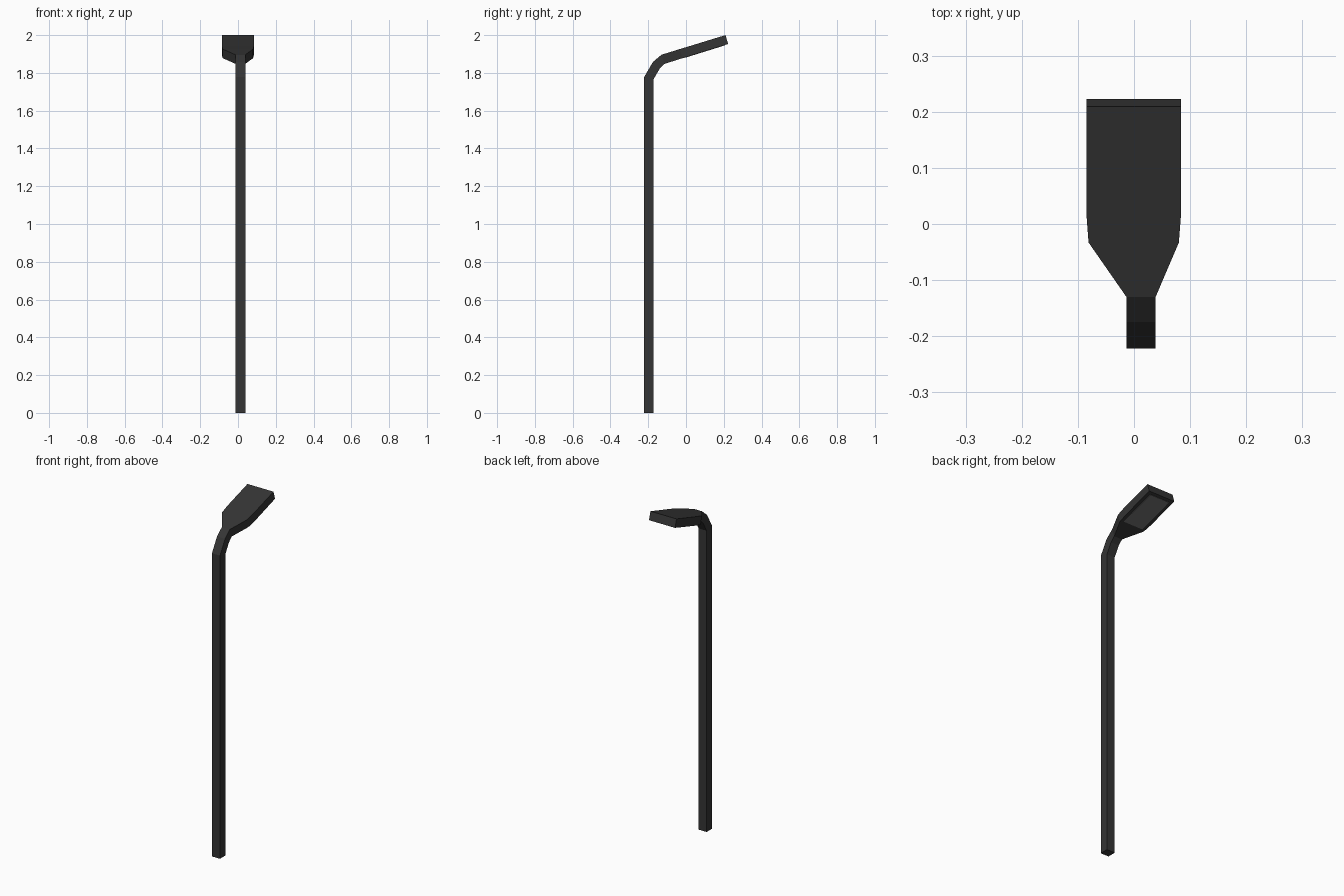
import bpy
from mathutils import Vector

if "Cube" in bpy.data.objects:
    bpy.data.objects.remove(bpy.data.objects["Cube"])


def paint(obj, name, shade):
    mat = bpy.data.materials.new(name)
    mat.diffuse_color = (shade, shade, shade, 1)
    mat.use_nodes = True
    mat.node_tree.nodes["Principled BSDF"].inputs["Base Color"].default_value = mat.diffuse_color
    obj.data.materials.append(mat)


def loft(name, sections):
    """Join rectangular sections: (outer y, outer z, inner y, inner z, x min, x max)."""
    verts, faces = [], []
    for oy, oz, iy, iz, x0, x1 in sections:
        verts += [(x0, oy, oz), (x1, oy, oz), (x1, iy, iz), (x0, iy, iz)]
    for s in range(len(sections) - 1):
        for k in range(4):
            a, b = 4 * s + k, 4 * s + (k + 1) % 4
            faces.append((a, b, b + 4, a + 4))
    n = len(verts)
    faces += [(3, 2, 1, 0), (n - 4, n - 3, n - 2, n - 1)]
    mesh = bpy.data.meshes.new(name)
    mesh.from_pydata(verts, [], faces)
    obj = bpy.data.objects.new(name, mesh)
    bpy.context.collection.objects.link(obj)
    return obj


PX = (-0.0135, 0.0385)  # pole width in x
NECK = (-0.13, 1.896, -0.113, 1.848, *PX)

# Square pole with a three-step bend at the top
pole = loft("pole", [
    (-0.222, 0, -0.172, 0, *PX),
    (-0.222, 1.777, -0.172, 1.766, *PX),
    (-0.175, 1.858, -0.139, 1.823, *PX),
    NECK,
])
paint(pole, "dark_metal", 0.035)

# Flat lamp head flaring out from the neck
head = loft("lamp_head", [
    NECK,
    (-0.033, 1.926, -0.018, 1.878, -0.081, 0.08),
    (0.02, 1.942, 0.035, 1.894, -0.085, 0.084),
    (0.209, 2.0, 0.223, 1.953, -0.085, 0.084),
])
head.data.materials.append(pole.data.materials[0])

# Light panel lying on the underside of the head
low, tip = Vector((-0.018, 1.878)), Vector((0.223, 1.953))
down = Vector((0.3, -0.954)) * 0.002
a, b = low.lerp(tip, 0.04), low.lerp(tip, 0.93)
panel = loft("light_panel", [
    (*a, *(a + down), -0.063, 0.063),
    (*b, *(b + down), -0.063, 0.063),
])
paint(panel, "light_panel_grey", 0.15)
